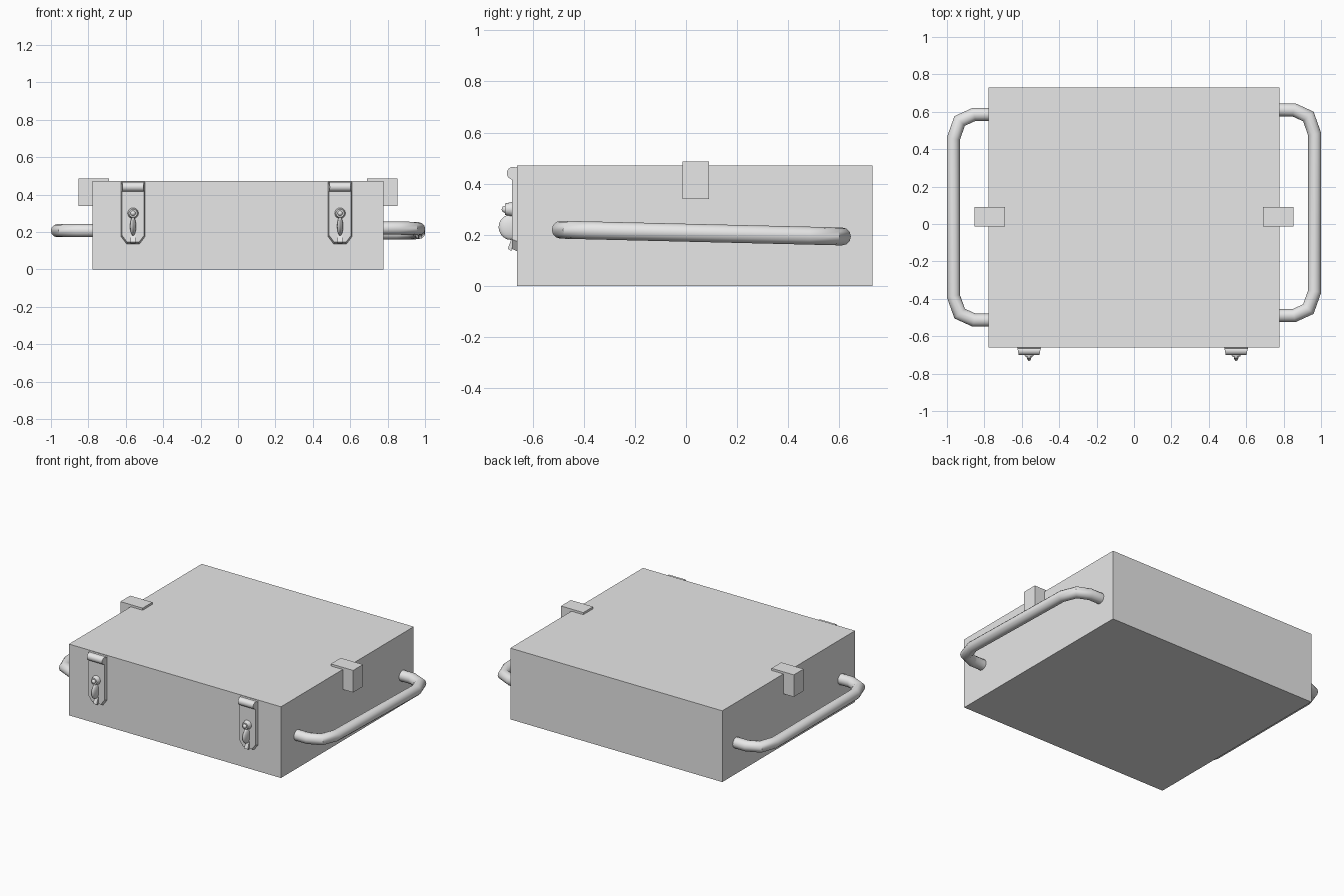
import bpy
import bmesh
import math
from mathutils import Vector, Matrix

cube = bpy.data.objects.get("Cube")
if cube:
    bpy.data.objects.remove(cube, do_unlink=True)

# Single light grey metal
metal = bpy.data.materials.new("light grey metal")
metal.use_nodes = True
GREY = (0.8, 0.8, 0.8, 1)
metal.diffuse_color = GREY
metal.node_tree.nodes["Principled BSDF"].inputs["Base Color"].default_value = GREY

WALL, FRONT, BACK, TOP = 0.777, -0.66, 0.73, 0.472


def finish(name, bm, smooth=False):
    bmesh.ops.recalc_face_normals(bm, faces=bm.faces)
    mesh = bpy.data.meshes.new(name)
    bm.to_mesh(mesh)
    bm.free()
    mesh.materials.append(metal)
    ob = bpy.data.objects.new(name, mesh)
    bpy.context.collection.objects.link(ob)
    if smooth:
        bpy.ops.object.select_all(action="DESELECT")
        ob.select_set(True)
        bpy.context.view_layer.objects.active = ob
        bpy.ops.object.shade_smooth_by_angle(angle=math.radians(40))
    return ob


def prism(name, points, depth, scale=1.0, smooth=False):
    """Extrude a closed 3D outline along depth, optionally tapering it."""
    bm = bmesh.new()
    face = bm.faces.new([bm.verts.new(p) for p in points])
    out = bmesh.ops.extrude_face_region(bm, geom=[face])["geom"]
    verts = [g for g in out if isinstance(g, bmesh.types.BMVert)]
    centre = sum((v.co for v in verts), Vector()) / len(verts)
    for v in verts:
        v.co = centre + (v.co - centre) * scale + Vector(depth)
    return finish(name, bm, smooth)


def tube(name, path, radius, sides=12):
    """Sweep a mitred round tube along a path lying in a near-level plane."""
    bm = bmesh.new()
    path = [Vector(p) for p in path]
    rings = []
    for i, p in enumerate(path):
        a = (p - path[max(i - 1, 0)]).normalized()
        b = (path[min(i + 1, len(path) - 1)] - p).normalized()
        along = (a + b).normalized()
        half = along.dot(b if b.length else a)
        side = along.cross(Vector((0, 0, 1))).normalized() / half
        up = side.cross(along).normalized()
        angles = [math.tau * k / sides for k in range(sides)]
        rings.append([bm.verts.new(p + radius * (side * math.cos(t) + up * math.sin(t)))
                      for t in angles])
    for r, s in zip(rings, rings[1:]):
        for k in range(sides):
            n = (k + 1) % sides
            bm.faces.new((r[k], r[n], s[n], s[k]))
    bm.faces.new(rings[0])
    bm.faces.new(rings[-1])
    return finish(name, bm, True)


# Case body
prism("case_body", [(-WALL, FRONT, 0), (WALL, FRONT, 0), (WALL, BACK, 0), (-WALL, BACK, 0)],
      (0, 0, TOP))

# Side handles (the left one leans slightly down towards the back)
for label, side, shift, lean in (("left", 1, 0.06, -0.024), ("right", -1, 0.036, 0)):
    half = [(0.77, 0.55), (0.855, 0.55), (0.932, 0.515), (0.966, 0.42)]
    outline = half + [(x, -y) for x, y in reversed(half)]
    tube("handle_" + label,
         [(side * x, y + shift, 0.207 + lean * y) for x, y in outline], 0.035)

# Lid brackets: a block on the wall with a thin tongue over the lid
for label, side in (("left", 1), ("right", -1)):
    profile = [(0.69, 0.486), (0.853, 0.486), (0.853, 0.34), (WALL, 0.34), (WALL, TOP), (0.69, TOP)]
    prism("bracket_" + label, [(side * x, -0.013, z) for x, z in profile], (0, 0.103, 0))

# Front latches
for label, cx in (("left", 0.546), ("right", -0.561)):
    # Chamfered backing plate
    half = [(0.064, 0.468), (0.064, 0.175), (0.034, 0.135)]
    outline = half + [(-x, z) for x, z in reversed(half)]
    prism("latch_plate_" + label, [(cx + x, FRONT, z) for x, z in outline], (0, -0.02, 0), 0.92)

    # Rolled top edge, narrowing towards the front
    bm = bmesh.new()
    place = Matrix.Translation((cx, -0.676, 0.441)) @ Matrix.Rotation(math.pi / 2, 4, "Y")
    bmesh.ops.create_cone(bm, cap_ends=True, segments=16, radius1=0.025, radius2=0.025,
                          depth=0.126, matrix=place)
    for v in bm.verts:
        v.co.x = cx + (v.co.x - cx) * (1 + 3 * min(v.co.y - FRONT, 0))
    finish("latch_roll_" + label, bm, True)

    # Round pivot with a domed pin
    bm = bmesh.new()
    place = Matrix.Translation((cx, -0.69, 0.3)) @ Matrix.Rotation(math.pi / 2, 4, "X")
    bmesh.ops.create_cone(bm, cap_ends=True, segments=16, radius1=0.031, radius2=0.022,
                          depth=0.036, matrix=place)
    bmesh.ops.create_uvsphere(bm, u_segments=12, v_segments=8, radius=0.014,
                              matrix=Matrix.Translation((cx, -0.707, 0.3)))
    finish("latch_pivot_" + label, bm, True)

    # Rounded thumb lever
    bm = bmesh.new()
    shape = Matrix.Translation((cx, -0.683, 0.23)) @ Matrix.Diagonal((0.32, 1, 1, 1))
    bmesh.ops.create_uvsphere(bm, u_segments=16, v_segments=10, radius=0.05, matrix=shape)
    finish("latch_lever_" + label, bm, True)

    # Lever tip flap
    prism("latch_tip_" + label,
          [(cx - 0.013, y, z) for y, z in ((-0.67, 0.2), (-0.683, 0.137), (-0.697, 0.146), (-0.675, 0.205))],
          (0.026, 0, 0))
